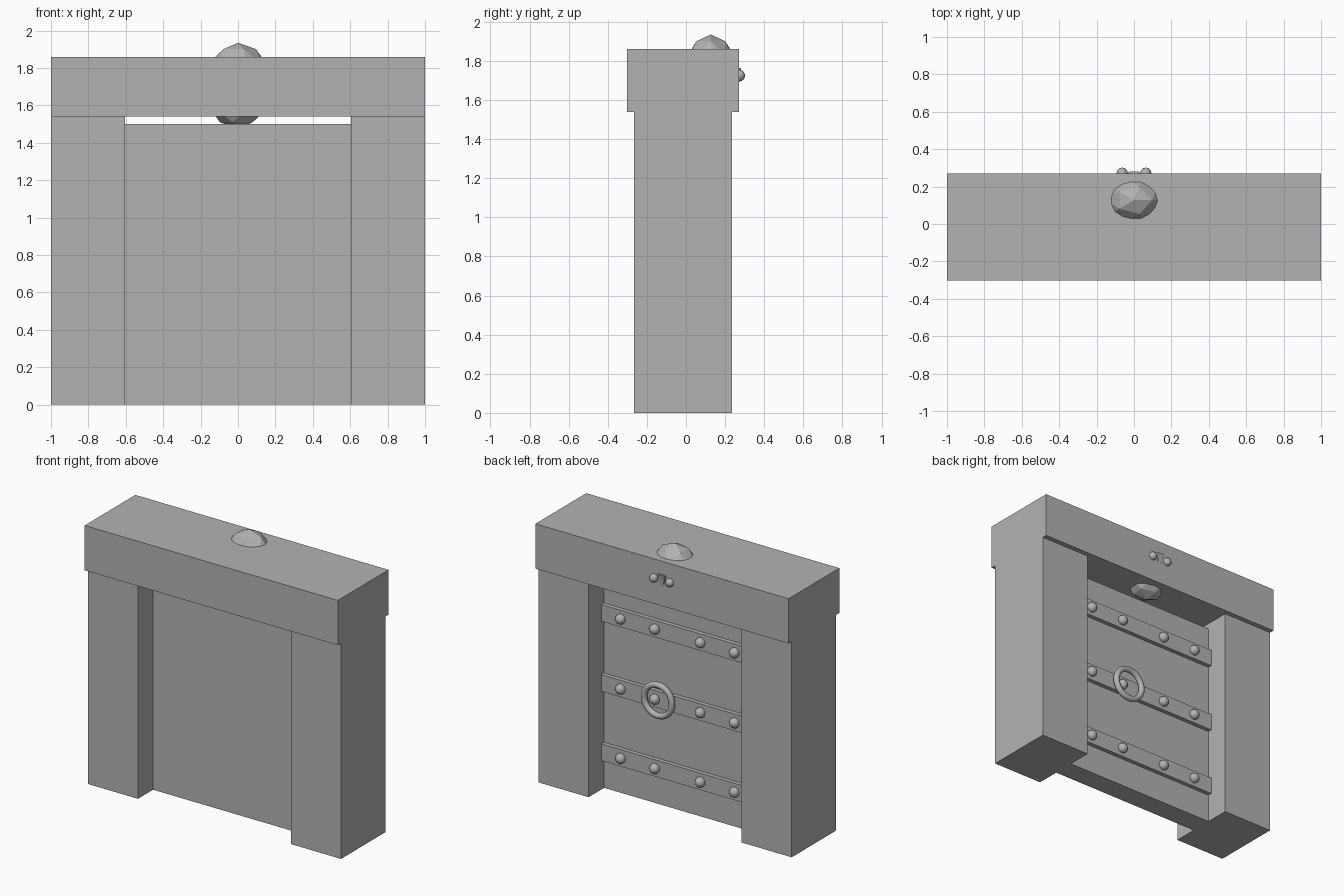
import bpy
from math import pi, radians

cube = bpy.data.objects.get("Cube")
if cube:
    bpy.data.objects.remove(cube, do_unlink=True)

# One plain grey for the whole gate
GREY = (0.45, 0.45, 0.45, 1.0)
stone = bpy.data.materials.new("stone_grey")
stone.use_nodes = True
stone.diffuse_color = GREY
stone.node_tree.nodes["Principled BSDF"].inputs["Base Color"].default_value = GREY


def finish(name, smooth=False):
    obj = bpy.context.object
    obj.name = name
    obj.data.materials.clear()
    obj.data.materials.append(stone)
    if smooth:
        bpy.ops.object.shade_smooth_by_angle(angle=radians(40))
    return obj


def box(name, low, high):
    centre = [(a + b) / 2 for a, b in zip(low, high)]
    bpy.ops.mesh.primitive_cube_add(size=1, location=centre)
    obj = finish(name)
    obj.scale = [b - a for a, b in zip(low, high)]
    return obj


def ball(name, centre, radius):
    bpy.ops.mesh.primitive_uv_sphere_add(segments=12, ring_count=8, radius=radius, location=centre)
    return finish(name, smooth=True)


# Frame: two pillars and a lintel that overhangs front and back
box("left_pillar", (0.605, -0.265, 0), (1, 0.235, 1.54))
box("right_pillar", (-1, -0.265, 0), (-0.605, 0.235, 1.54))
box("lintel", (-1, -0.302, 1.54), (1, 0.27, 1.86))

# Recessed door leaf
box("door", (-0.605, -0.095, 0), (0.605, 0.06, 1.5))

# Riveted bands across the back of the door
for row, z in zip(("lower", "middle", "upper"), (0.265, 0.76, 1.26)):
    box(row + "_band", (-0.605, 0.06, z - 0.06), (0.605, 0.09, z + 0.06))
    for i, x in enumerate((-0.45, -0.18, 0.18, 0.45)):
        ball(f"{row}_rivet_{i + 1}", (x, 0.096, z), 0.036)

# Pull ring
bpy.ops.mesh.primitive_torus_add(major_radius=0.11, minor_radius=0.021, major_segments=32,
                                 minor_segments=10, location=(0.14, 0.115, 0.77),
                                 rotation=(pi / 2, 0, 0))
finish("pull_ring", smooth=True)

# Faceted boulder set through the lintel, with eyes and nose on the back
bpy.ops.mesh.primitive_ico_sphere_add(subdivisions=2, radius=1, location=(0, 0.127, 1.705))
finish("boulder").scale = (0.183, 0.148, 0.23)
for side, x in (("left", 0.063), ("right", -0.063)):
    ball(side + "_eye", (x, 0.272, 1.725), 0.03)
bpy.ops.mesh.primitive_cone_add(vertices=5, radius1=0.045, radius2=0, depth=0.13,
                                location=(0, 0.262, 1.7), rotation=(pi, 0, 0))
finish("nose").scale = (1, 0.55, 1)
